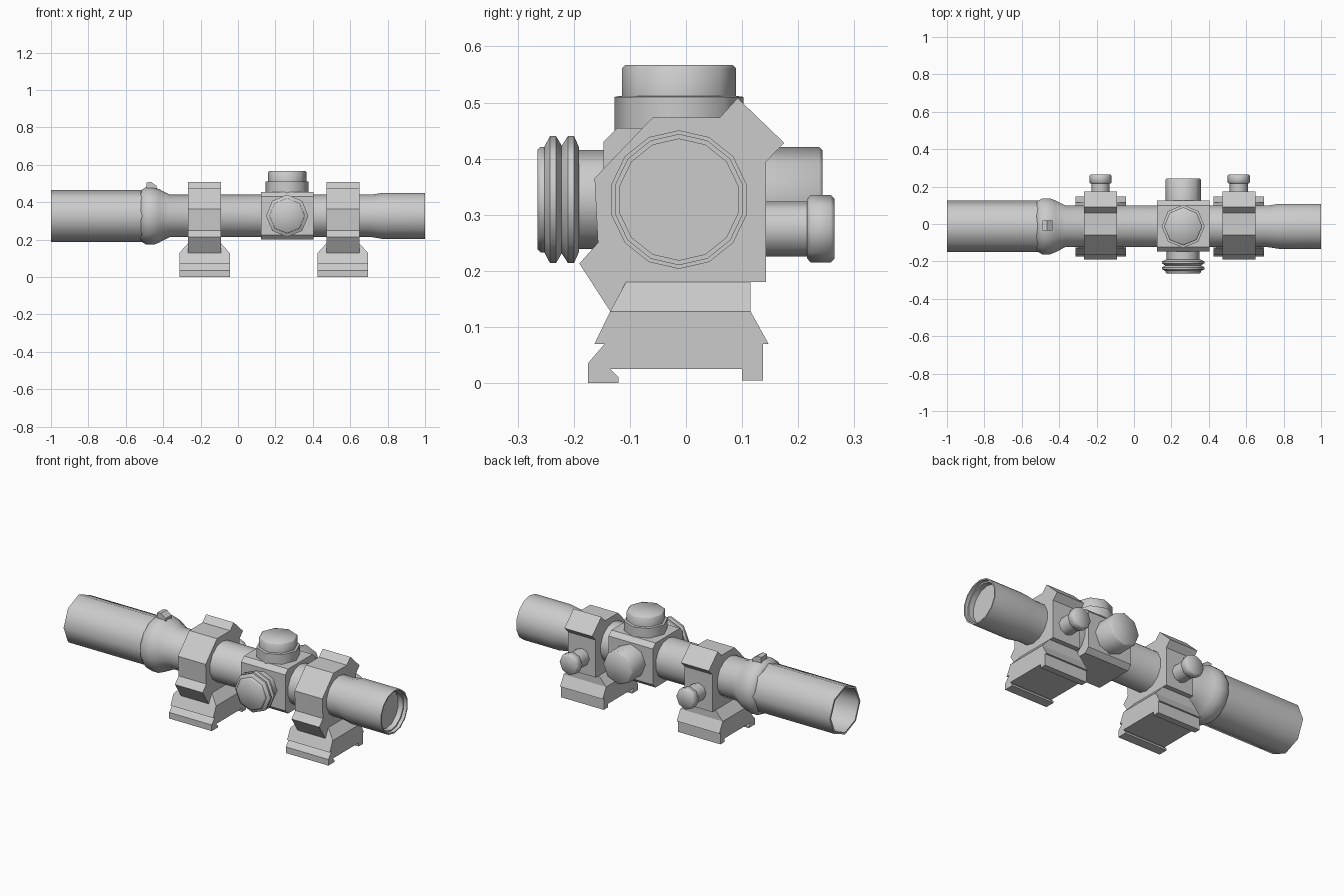
import bpy, bmesh, math
from mathutils import Matrix, Vector

cube = bpy.data.objects.get("Cube")
if cube:
    bpy.data.objects.remove(cube, do_unlink=True)

grey = bpy.data.materials.new("plain_grey")
grey.use_nodes = True
COLOUR = (0.6, 0.6, 0.6, 1)
grey.diffuse_color = COLOUR
grey.node_tree.nodes["Principled BSDF"].inputs["Base Color"].default_value = COLOUR

AXIS_Y, AXIS_Z = -0.0125, 0.327   # centre line of the tube
TURRET_X = 0.263


def loft(name, loops, smooth=False):
    """Bridge matching loops of points and cap both ends."""
    bm = bmesh.new()
    rows = [[bm.verts.new(p) for p in loop] for loop in loops]
    n = len(rows[0])
    for a, b in zip(rows, rows[1:]):
        for i in range(n):
            j = (i + 1) % n
            bm.faces.new((a[i], a[j], b[j], b[i]))
    bm.faces.new(rows[0])
    bm.faces.new(rows[-1])
    bmesh.ops.recalc_face_normals(bm, faces=bm.faces)
    mesh = bpy.data.meshes.new(name)
    bm.to_mesh(mesh)
    bm.free()
    mesh.materials.append(grey)
    obj = bpy.data.objects.new(name, mesh)
    bpy.context.collection.objects.link(obj)
    if smooth:
        bpy.ops.object.select_all(action='DESELECT')
        obj.select_set(True)
        bpy.context.view_layer.objects.active = obj
        bpy.ops.object.shade_smooth_by_angle(angle=math.radians(50))
    return obj


def lathe(name, profile, direction, centre, sides):
    """Turn (radius, distance) pairs around a direction."""
    turn = {'x': Matrix.Rotation(math.pi / 2, 3, 'Y'),
            'front': Matrix.Rotation(math.pi / 2, 3, 'X'),
            'back': Matrix.Rotation(-math.pi / 2, 3, 'X'),
            'up': Matrix.Identity(3)}[direction]
    step = math.tau / sides
    loops = [[Vector(centre) + turn @ Vector((r * math.cos(i * step), r * math.sin(i * step), t))
              for i in range(sides)] for r, t in profile]
    return loft(name, loops, smooth=True)


def prism_x(name, profile, x0, x1):
    return loft(name, [[(x, y, z) for y, z in profile] for x in (x0, x1)])


# Tube: hollow objective barrel, bell, main tube and recessed eyepiece
centre = (0, AXIS_Y, AXIS_Z)
lathe("objective_barrel", [(0.125, -0.7), (0.127, -1), (0.1385, -1), (0.1385, -0.5)],
      'x', centre, 8)
lathe("main_tube", [(0.13, -0.52), (0.139, -0.515), (0.154, -0.49), (0.154, -0.45),
                    (0.142, -0.42), (0.113, -0.365), (0.113, 0.71), (0.1235, 0.775),
                    (0.1235, 1), (0.116, 1), (0.116, 0.98), (0.108, 0.98), (0.108, 0.95)],
      'x', centre, 14)

# Small catch on top of the bell
catch = [(-0.49, 0.46), (-0.49, 0.505), (-0.465, 0.508), (-0.435, 0.487), (-0.435, 0.46)]
loft("bell_catch", [[(x, y, z) for x, z in catch] for y in (-0.034, 0.02)])

# Turret housing with chamfered long edges
y0, y1, z0, z1, c = -0.147, 0.125, 0.2, 0.455, 0.025
housing = [(y0 + c, z0), (y1 - c, z0), (y1, z0 + c), (y1, z1 - c),
           (y1 - c, z1), (y0 + c, z1), (y0, z1 - c), (y0, z0 + c)]
prism_x("turret_housing", housing, 0.123, 0.403)

# Turrets
hub = (TURRET_X, AXIS_Y, AXIS_Z)
lathe("top_turret", [(0.115, 0.44), (0.115, 0.51), (0.102, 0.512), (0.102, 0.561),
                     (0.096, 0.567)], 'up', (TURRET_X, AXIS_Y, 0), 8)
lathe("back_turret", [(0.094, 0.1), (0.094, 0.25), (0.088, 0.256)], 'back', hub, 8)
lathe("front_turret_stem", [(0.088, 0.1), (0.088, 0.19)], 'front', hub, 8)
lathe("front_turret_knob", [(0.093, 0.178), (0.113, 0.187), (0.113, 0.198), (0.096, 0.209),
                            (0.113, 0.219), (0.113, 0.23), (0.094, 0.24), (0.094, 0.247),
                            (0.088, 0.2525)], 'front', hub, 8)

# Mounts: rail clamp, sloped riser, ring and side bolt
clamp = [(-0.175, 0), (-0.12, 0), (-0.12, 0.01), (-0.135, 0.025), (0.1, 0.025),
         (0.1, 0.005), (0.137, 0.005), (0.137, 0.07), (0.147, 0.07), (0.115, 0.128),
         (-0.135, 0.128), (-0.163, 0.07), (-0.145, 0.07), (-0.175, 0.035)]
ring = [(-0.135, 0.128), (-0.19, 0.213), (-0.157, 0.25), (-0.163, 0.365), (-0.06, 0.473),
        (0.06, 0.473), (0.092, 0.508), (0.175, 0.428), (0.143, 0.395), (0.143, 0.18),
        (0.115, 0.18), (0.115, 0.128)]


def rectangle(x, half, ya, yb, z):
    return [(x - half, ya, z), (x + half, ya, z), (x + half, yb, z), (x - half, yb, z)]


for label, x in (("rear", -0.179), ("fore", 0.5605)):
    prism_x(label + "_rail_clamp", clamp, x - 0.135, x + 0.135)
    loft(label + "_riser", [rectangle(x, 0.135, -0.135, 0.115, 0.128),
                            rectangle(x, 0.088, -0.107, 0.115, 0.18)])
    prism_x(label + "_ring", ring, x - 0.088, x + 0.088)
    bolt = (x, 0, 0.275)
    lathe(label + "_bolt_shaft", [(0.049, 0.12), (0.049, 0.22)], 'back', bolt, 8)
    lathe(label + "_bolt_head", [(0.053, 0.216), (0.06, 0.222), (0.06, 0.258), (0.053, 0.265)],
          'back', bolt, 8)
